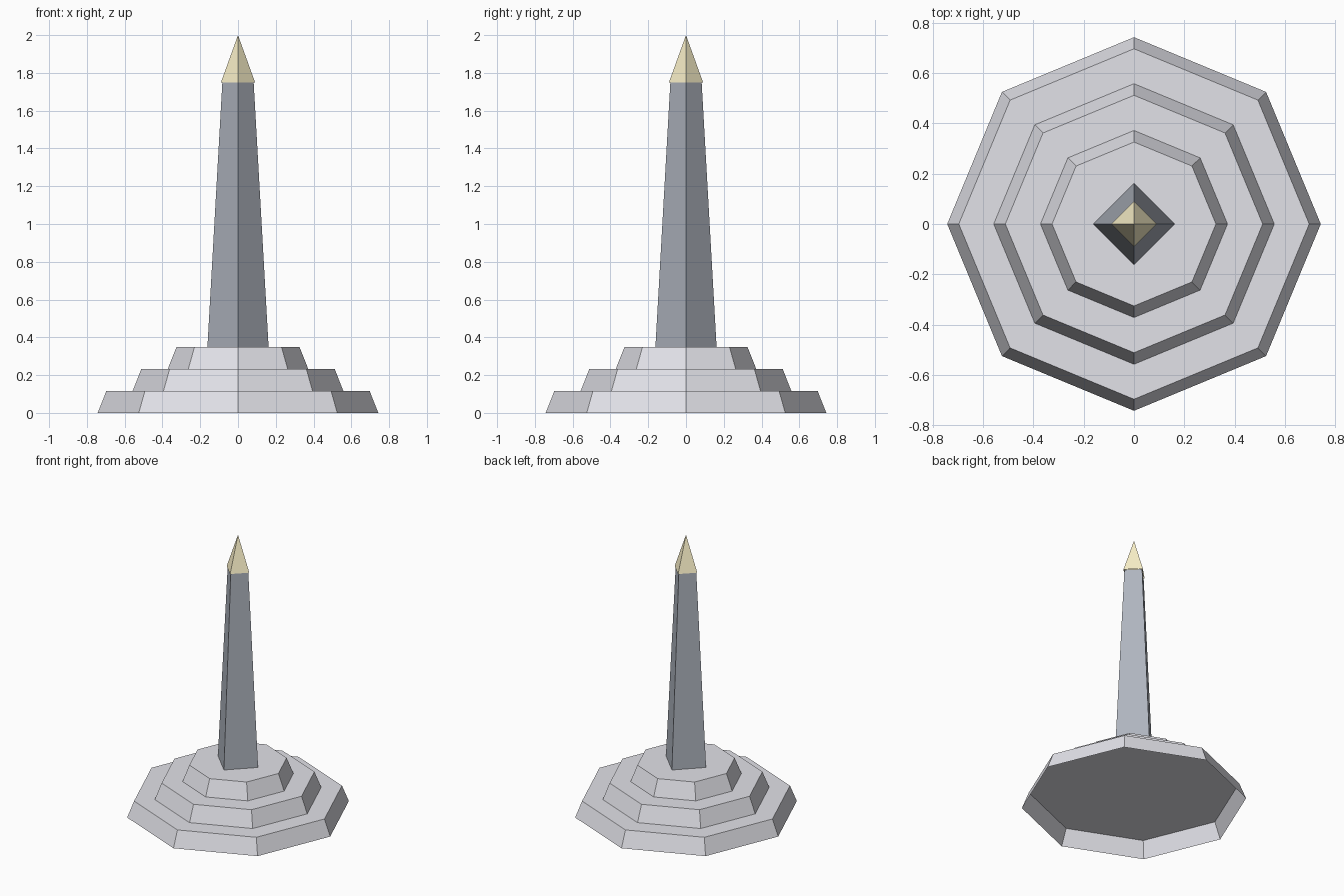
import bpy
import bmesh

if "Cube" in bpy.data.objects:
    bpy.data.objects.remove(bpy.data.objects["Cube"])


def material(name, color):
    mat = bpy.data.materials.new(name)
    mat.diffuse_color = (*color, 1)
    mat.use_nodes = True
    mat.node_tree.nodes["Principled BSDF"].inputs["Base Color"].default_value = mat.diffuse_color
    return mat


def frustum(name, sides, r_bottom, r_top, z0, z1, mat):
    # flat-faced tapered shell, corners on the x and y axes, open underneath
    bpy.ops.mesh.primitive_cone_add(vertices=sides, radius1=r_bottom, radius2=r_top,
                                    depth=z1 - z0, location=(0, 0, (z0 + z1) / 2))
    obj = bpy.context.object
    obj.name = name
    obj.data.materials.append(mat)
    bm = bmesh.new()
    bm.from_mesh(obj.data)
    base = [f for f in bm.faces if f.normal.z < -0.9]
    bmesh.ops.delete(bm, geom=base, context='FACES_ONLY')
    bm.to_mesh(obj.data)
    bm.free()
    return obj


stone = material("stone", (0.76, 0.76, 0.81))
slate = material("slate", (0.43, 0.46, 0.52))
gold = material("pale_gold", (0.95, 0.87, 0.58))

# Three octagonal steps
STEP = 0.116
for i, radius in enumerate((0.743, 0.558, 0.372)):
    frustum(f"step_{i + 1}", 8, radius, radius - 0.046, i * STEP, (i + 1) * STEP, stone)

# Tapered four-sided shaft and its slightly overhanging pointed cap
frustum("shaft", 4, 0.162, 0.083, 3 * STEP, 1.748, slate)
frustum("cap", 4, 0.091, 0, 1.748, 2.0, gold)
